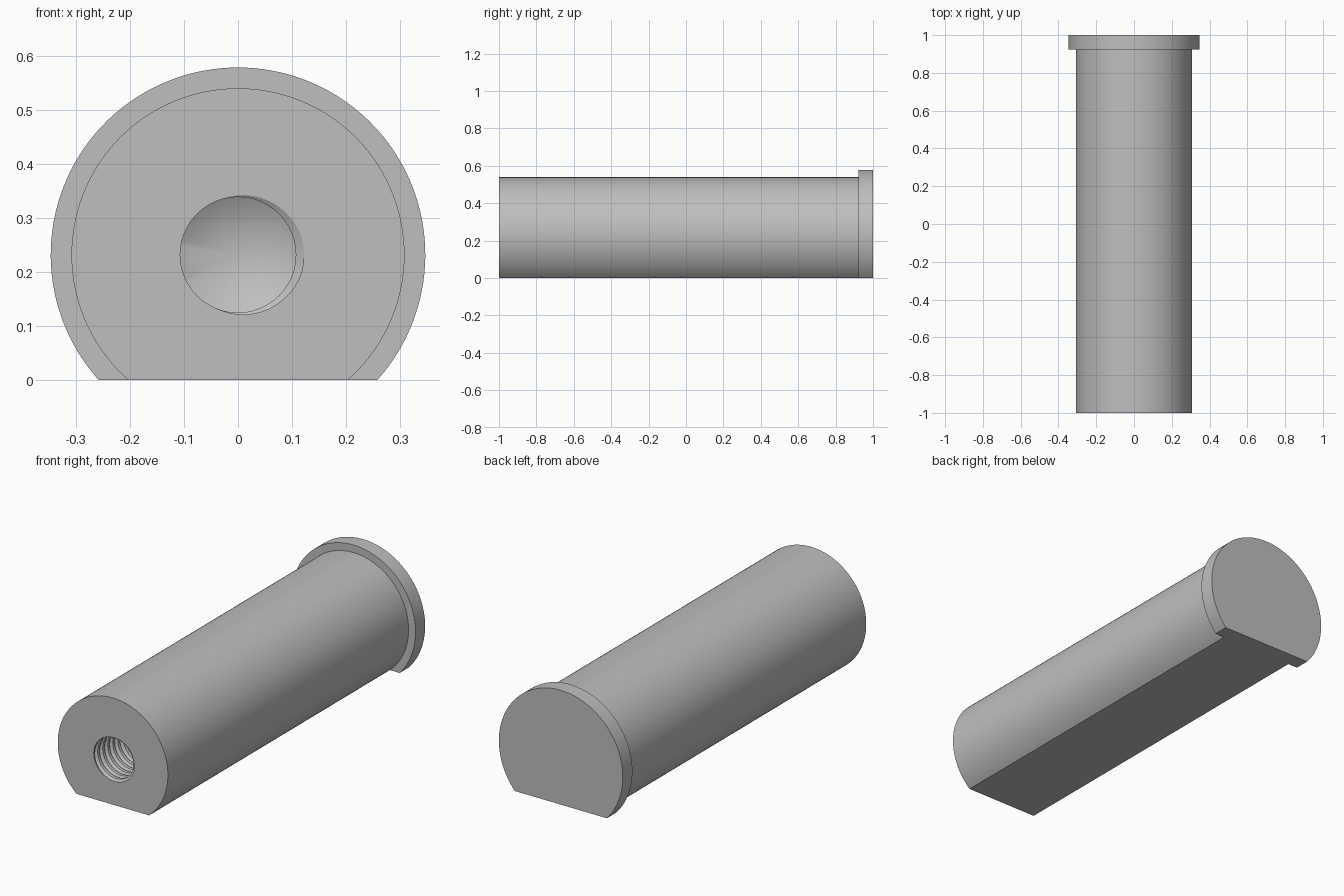
import bpy, bmesh, math

if "Cube" in bpy.data.objects:
    bpy.data.objects.remove(bpy.data.objects["Cube"])

CZ = 0.2315                       # height of the pin axis above the flat
R_SHAFT, R_HEAD = 0.308, 0.3465
Y_FRONT, Y_STEP, Y_BACK = -1.0, 0.923, 1.0
R_CREST, R_ROOT, PITCH = 0.107, 0.122, 0.04
DEPTH, CONE = 0.5, 0.062          # threaded length and drill-point length
ARC, SEG = 96, 48

steel = bpy.data.materials.new("steel grey")
steel.diffuse_color = (0.52, 0.52, 0.52, 1)
steel.use_nodes = True
steel.node_tree.nodes["Principled BSDF"].inputs["Base Color"].default_value = steel.diffuse_color

bm = bmesh.new()


def d_loop(radius, y):
    """Circle cut flat at z = 0, open along the flat."""
    a0 = -math.asin(CZ / radius)
    span = math.pi - 2 * a0
    return [bm.verts.new((radius * math.cos(a0 + span * i / ARC), y,
                          max(0, CZ + radius * math.sin(a0 + span * i / ARC))))
            for i in range(ARC + 1)]


def bridge(a, b):
    for i in range(ARC):
        bm.faces.new((a[i], a[i + 1], b[i + 1], b[i]))


# Shaft and flanged head
s0, s1 = d_loop(R_SHAFT, Y_FRONT), d_loop(R_SHAFT, Y_STEP)
h0, h1 = d_loop(R_HEAD, Y_STEP), d_loop(R_HEAD, Y_BACK)
bridge(s0, s1)
bridge(s1, h0)
bridge(h0, h1)
bm.faces.new(h1)
bm.faces.new((s0[0], s1[0], h0[0], h1[0], h1[-1], h0[-1], s1[-1], s0[-1]))


# Threaded hole: rows follow the helix, trimmed at both ends
def thread_radius(phase):
    d = abs((phase + 0.5) % 1 - 0.5)
    t = min(1, max(0, (0.3 - d) / 0.25))
    return R_CREST + (R_ROOT - R_CREST) * t


STEPS = (0.05, 0.3, 0.7, 0.95)    # root and crest edges within one turn
turns = int(DEPTH / PITCH) + 2
phases = [t + s for t in range(-2, turns) for s in STEPS]
rows = []
for p in phases:
    row = []
    for j in range(SEG + 1):
        a = 2 * math.pi * j / SEG
        y = (p + 1 - j / SEG) * PITCH
        yc = min(DEPTH, max(0, y))
        r = thread_radius(yc / PITCH + j / SEG)
        if yc >= DEPTH:
            r = R_CREST
        row.append(bm.verts.new((r * math.cos(a), Y_FRONT + yc,
                                 CZ + r * math.sin(a))))
    rows.append(row)
for a, b in zip(rows, rows[1:]):
    for j in range(SEG):
        bm.faces.new((a[j], a[j + 1], b[j + 1], b[j]))

# Conical hole bottom
tip = bm.verts.new((0, Y_FRONT + DEPTH + CONE, CZ))
for j in range(SEG):
    bm.faces.new((rows[-1][j], rows[-1][j + 1], tip))

bmesh.ops.remove_doubles(bm, verts=bm.verts[:], dist=1e-5)

# Front face around the hole mouth
rim = [e for e in bm.edges if len(e.link_faces) == 1
       and all(abs(v.co.y - Y_FRONT) < 1e-4 for v in e.verts)]
bmesh.ops.triangle_fill(bm, edges=rim, use_beauty=True, normal=(0, -1, 0))
bmesh.ops.recalc_face_normals(bm, faces=bm.faces[:])

mesh = bpy.data.meshes.new("threaded_pin")
bm.to_mesh(mesh)
bm.free()
mesh.materials.append(steel)
pin = bpy.data.objects.new("threaded_pin", mesh)
bpy.context.collection.objects.link(pin)
bpy.context.view_layer.objects.active = pin
pin.select_set(True)
bpy.ops.object.shade_smooth_by_angle(angle=math.radians(25))
